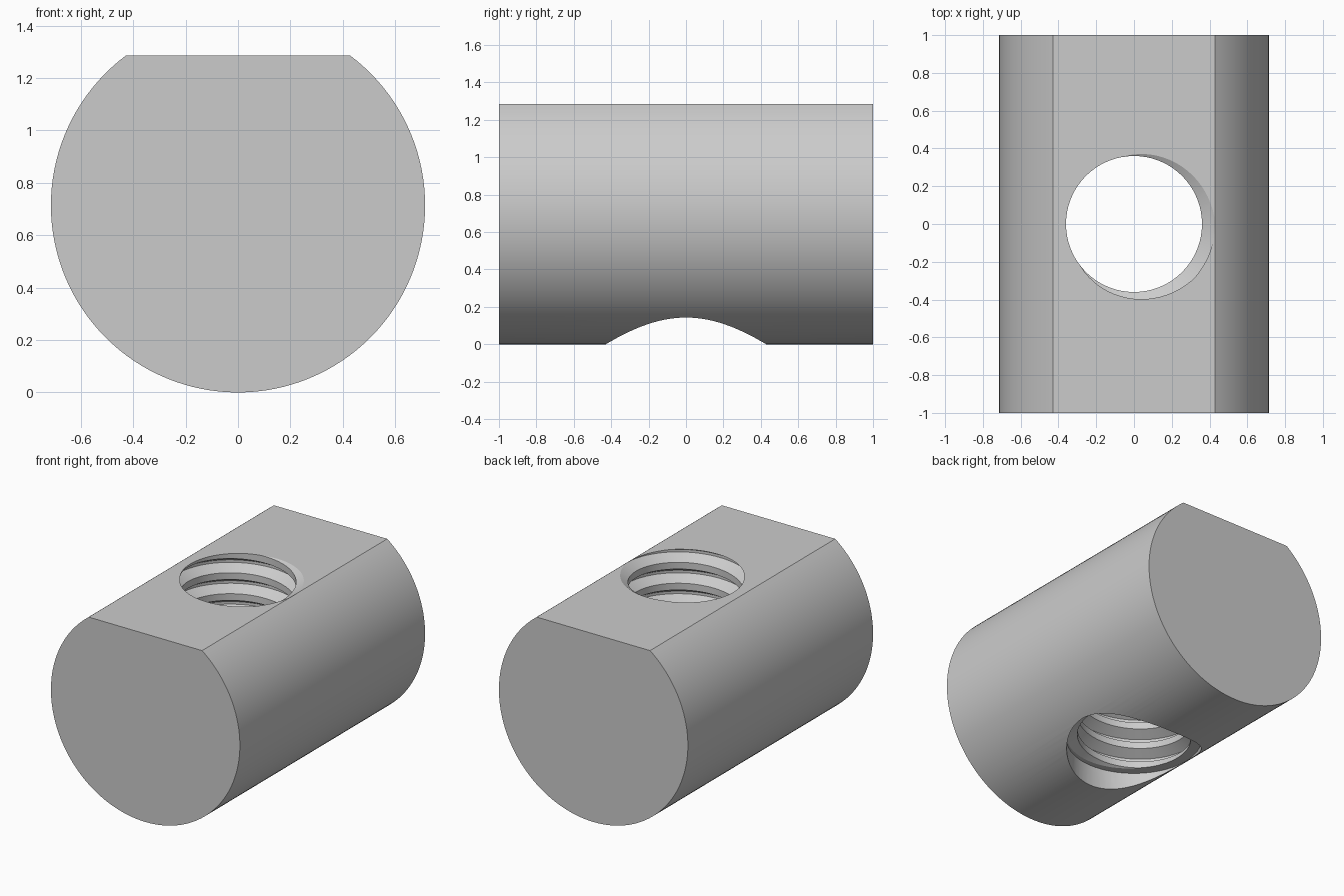
import bpy
import bmesh
import math

cube = bpy.data.objects.get("Cube")
if cube:
    bpy.data.objects.remove(cube)

UNIT = 1 / 7            # one module of the part
BODY_R = 5 * UNIT
TOP = 9 * UNIT
PITCH = UNIT
MAJOR, MINOR = 3 * UNIT, 2.52 * UNIT
STEPS = 72              # segments per thread turn

steel = bpy.data.materials.new("steel grey")
steel.use_nodes = True
colour = (0.6, 0.6, 0.6, 1)
steel.diffuse_color = colour
steel.node_tree.nodes["Principled BSDF"].inputs["Base Color"].default_value = colour


def make_object(name, bm):
    bmesh.ops.recalc_face_normals(bm, faces=bm.faces)
    mesh = bpy.data.meshes.new(name)
    bm.to_mesh(mesh)
    bm.free()
    mesh.materials.append(steel)
    obj = bpy.data.objects.new(name, mesh)
    bpy.context.collection.objects.link(obj)
    return obj


def slice_and_cap(bm, z, side):
    """Remove everything beyond height z (side = 1 above, -1 below) and cap."""
    cut = bmesh.ops.bisect_plane(
        bm, geom=bm.verts[:] + bm.edges[:] + bm.faces[:], dist=1e-6,
        plane_co=(0, 0, z), plane_no=(0, 0, side), clear_outer=True)
    rim = [e for e in cut["geom_cut"] if isinstance(e, bmesh.types.BMEdge)]
    bmesh.ops.edgeloop_fill(bm, edges=rim)


def cylinder(bm, radius, depth, segments):
    return bmesh.ops.create_cone(bm, cap_ends=True, segments=segments, depth=depth,
                                 radius1=radius, radius2=radius)["verts"]


# Round bar lying along y with a flat on top
bm = bmesh.new()
cylinder(bm, BODY_R, 2, 128)
for v in bm.verts:
    v.co = (v.co.x, v.co.z, v.co.y + BODY_R)
slice_and_cap(bm, TOP, 1)
body = make_object("barrel_nut_body", bm)

# Thread cutter: a trapezoid profile wound along a right-handed helix
half_root = PITCH / 16
half_open = half_root + (MAJOR - MINOR) * math.tan(math.radians(30))
profile = [(-half_open, MINOR), (-half_root, MAJOR), (half_root, MAJOR), (half_open, MINOR)]
START = math.radians(-20)
bm = bmesh.new()
rows = []
for i in range(STEPS * 14):
    turn = i / STEPS
    a = START + turn * math.tau
    z = TOP + (turn - 11) * PITCH
    rows.append([bm.verts.new((r * math.cos(a), r * math.sin(a), z + dz)) for dz, r in profile])
for i in range(len(rows) - 1):
    for j in range(3):
        bm.faces.new((rows[i][j], rows[i + 1][j], rows[i + 1][j + 1], rows[i][j + 1]))
    if i + STEPS + 1 < len(rows):
        bm.faces.new((rows[i][3], rows[i + 1][3], rows[i + STEPS + 1][0], rows[i + STEPS][0]))
slice_and_cap(bm, TOP + 0.06, 1)
slice_and_cap(bm, UNIT * 0.8, -1)
thread = make_object("thread_cutter", bm)

# Plain counterbore under the thread
bm = bmesh.new()
for v in cylinder(bm, MAJOR, 2 * UNIT, STEPS):
    v.co.z += 0.02 * UNIT
counterbore = make_object("counterbore_cutter", bm)

for cutter in (thread, counterbore):
    cutter.hide_render = True
    cutter.hide_set(True)
    mod = body.modifiers.new(cutter.name, 'BOOLEAN')
    mod.operation = 'DIFFERENCE'
    mod.solver = 'EXACT'
    mod.object = cutter

# Apply the cuts, then discard the cutters
bpy.context.view_layer.objects.active = body
body.select_set(True)
for mod in list(body.modifiers):
    bpy.ops.object.modifier_apply(modifier=mod.name)
for cutter in (thread, counterbore):
    bpy.data.objects.remove(cutter)
bpy.ops.object.shade_smooth_by_angle(angle=math.radians(25))
